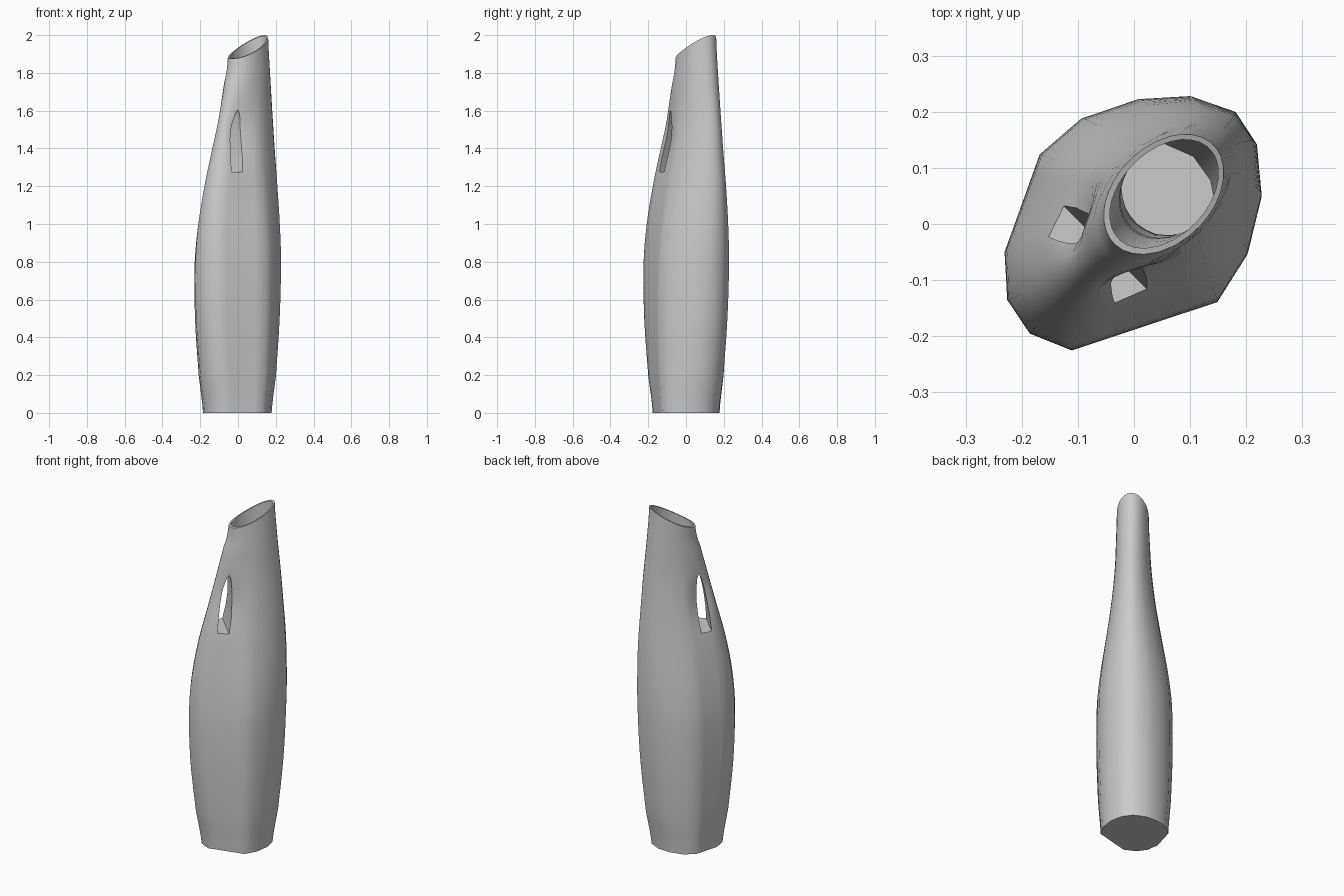
import bpy, bmesh, math
from mathutils import Matrix, Vector

cube = bpy.data.objects.get("Cube")
if cube:
    bpy.data.objects.remove(cube, do_unlink=True)

grey = bpy.data.materials.new("warm_grey")
grey.use_nodes = True
colour = (0.6, 0.6, 0.6, 1)
grey.diffuse_color = colour
grey.node_tree.nodes["Principled BSDF"].inputs["Base Color"].default_value = colour

TURN = Matrix.Rotation(math.radians(45), 4, 'Z')   # the vessel lies on the diagonal

# Egg-shaped section: narrow handle side at -u, round back at +u
EGG = [(-.269, -.007), (-.237, -.081), (.011, -.202), (.11, -.18), (.198, -.127),
       (.255, -.057), (.269, .014), (.233, .092), (.166, .152), (.071, .198),
       (-.028, .205), (-.198, .127), (-.255, .064)]
section = []
for i, p in enumerate(EGG):
    q = EGG[(i + 1) % len(EGG)]
    steps = 5 if math.dist(p, q) > .16 else 2
    for k in range(steps):
        t = k / steps
        section.append(((p[0] + (q[0] - p[0]) * t) / .269,
                        (p[1] + (q[1] - p[1]) * t) / .205))

# Height, handle-side edge, back edge, half width, roundness
OUTER = [(0, -.2, .19, .183, 0), (.2, -.232, .222, .197, 0), (.5, -.262, .252, .206, 0),
         (.8, -.269, .267, .203, 0), (1, -.253, .269, .182, 0), (1.2, -.217, .264, .15, .1),
         (1.4, -.166, .25, .12, .3), (1.6, -.115, .234, .099, .6),
         (1.8, -.068, .214, .09, 1), (2, -.05, .2, .086, 1)]
INNER = [(.04, -.17, .16, .15, 0), (.8, -.2, .24, .17, 0), (1.15, -.01, .23, .11, .6),
         (1.4, -.01, .21, .085, 1), (1.6, -.01, .2, .08, 1),
         (1.8, -.045, .198, .077, 1), (2, -.038, .19, .076, 1)]


def spline(rows, steps):
    """Catmull-Rom through the rows, as a list of rows."""
    out = []
    for i in range(len(rows) - 1):
        a, b, c, d = (rows[max(0, min(len(rows) - 1, i + j))] for j in (-1, 0, 1, 2))
        for k in range(steps):
            t = k / steps
            out.append([b[n] + (c[n] - b[n]) * t if n == 0 else
                        .5 * (2 * b[n] + (c[n] - a[n]) * t
                              + (2 * a[n] - 5 * b[n] + 4 * c[n] - d[n]) * t * t
                              + (3 * b[n] - a[n] - 3 * c[n] + d[n]) * t ** 3)
                        for n in range(5)])
    return out + [list(rows[-1])]


def add_ring(bm, row, outer):
    z, front, back, half, rnd = row
    ring = []
    for eu, ev in section:
        r = math.hypot(eu, ev)
        u = (front + back) / 2 + (back - front) / 2 * (eu + (eu / r - eu) * rnd)
        v = half * (ev + (ev / r - ev) * rnd)
        if outer:   # soft waist beside the grip opening
            v *= 1 - .35 * math.exp(-((u + .075) / .05) ** 2 - ((z - 1.47) / .12) ** 2)
        # slanted mouth, eased in over the neck
        t = max(0, min(1, (u + .05) / .25))
        ease = max(0, (z - 1.75) / .25)
        ring.append(bm.verts.new((u, v, z - ease * .125 * (1 - t ** 1.25))))
    return ring


def finish(bm, name):
    bmesh.ops.recalc_face_normals(bm, faces=bm.faces[:])
    mesh = bpy.data.meshes.new(name)
    bm.to_mesh(mesh)
    bm.free()
    mesh.transform(TURN)
    mesh.materials.append(grey)
    obj = bpy.data.objects.new(name, mesh)
    bpy.context.collection.objects.link(obj)
    return obj


# Vessel: outer wall, rim, inner wall and inner floor in one closed skin
bm = bmesh.new()
rings = [add_ring(bm, row, True) for row in spline(OUTER, 4)]
rings += [add_ring(bm, row, False) for row in reversed(spline(INNER, 3))]
count = len(section)
for low, high in zip(rings, rings[1:]):
    for i in range(count):
        j = (i + 1) % count
        bm.faces.new((low[i], low[j], high[j], high[i]))
bm.faces.new(rings[0])
bm.faces.new(rings[-1])
vessel = finish(bm, "vessel")

# Grip opening cut from side to side
GRIP = [(-.124, 1.275), (-.066, 1.275), (-.052, 1.36), (-.045, 1.45), (-.045, 1.53),
        (-.05, 1.585), (-.058, 1.605), (-.07, 1.585), (-.09, 1.52), (-.105, 1.44), (-.118, 1.35)]
bm = bmesh.new()
face = bm.faces.new([bm.verts.new((u, -.4, z)) for u, z in GRIP])
moved = bmesh.ops.extrude_face_region(bm, geom=[face])["geom"]
bmesh.ops.translate(bm, vec=Vector((0, .8, 0)),
                    verts=[g for g in moved if isinstance(g, bmesh.types.BMVert)])
cutter = finish(bm, "grip_cutter")
cutter.hide_render = True
cutter.hide_viewport = True

cut = vessel.modifiers.new("grip_opening", 'BOOLEAN')
cut.operation = 'DIFFERENCE'
cut.solver = 'EXACT'
cut.object = cutter
bpy.context.view_layer.objects.active = vessel
vessel.select_set(True)
bpy.ops.object.modifier_apply(modifier=cut.name)
bpy.data.objects.remove(cutter, do_unlink=True)
bpy.ops.object.shade_smooth_by_angle(angle=math.radians(50))
